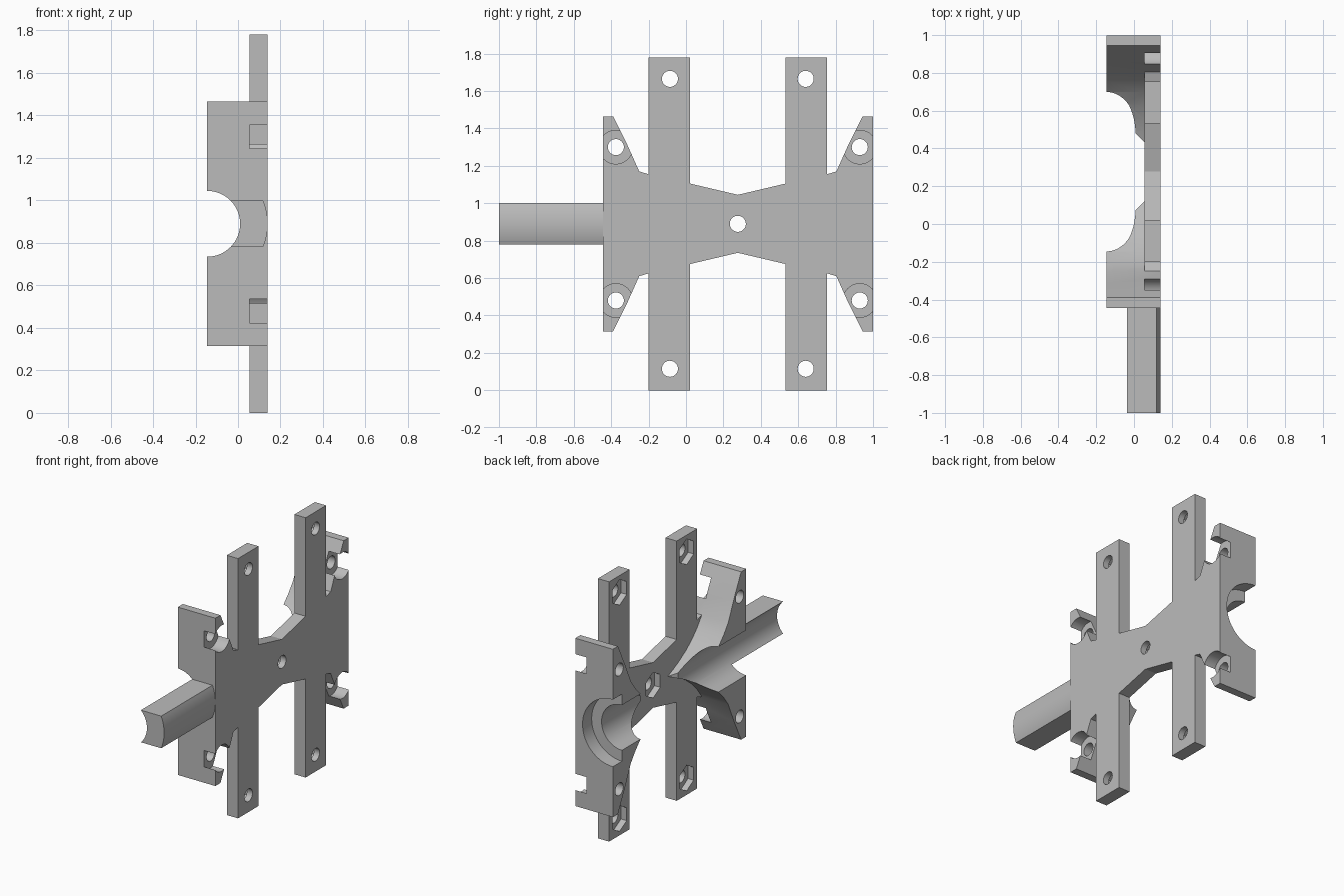
import bpy, bmesh, math
from mathutils import Matrix, Vector

cube = bpy.data.objects.get("Cube")
if cube:
    bpy.data.objects.remove(cube, do_unlink=True)

grey = bpy.data.materials.new("plain grey")
grey.use_nodes = True
grey.diffuse_color = (0.5, 0.5, 0.5, 1)
grey.node_tree.nodes["Principled BSDF"].inputs["Base Color"].default_value = (0.5, 0.5, 0.5, 1)

MID_Y, MID_Z = 0.277, 0.89        # symmetry lines of the plate
BACK, INNER, FACE = -0.145, 0.055, 0.14   # depth levels along x


def prism(name, outline, start, depth):
    """Extrude a closed outline of 3D points along a vector."""
    bm = bmesh.new()
    face = bm.faces.new([bm.verts.new(Vector(p) + Vector(start)) for p in outline])
    side = bmesh.ops.extrude_face_region(bm, geom=[face])["geom"]
    bmesh.ops.translate(bm, vec=depth, verts=[v for v in side if isinstance(v, bmesh.types.BMVert)])
    bmesh.ops.recalc_face_normals(bm, faces=bm.faces)
    mesh = bpy.data.meshes.new(name)
    bm.to_mesh(mesh)
    bm.free()
    mesh.materials.append(grey)
    obj = bpy.data.objects.new(name, mesh)
    bpy.context.collection.objects.link(obj)
    return obj


def slab(name, yz, x0, x1):
    return prism(name, [(0, y, z) for y, z in yz], (x0, 0, 0), (x1 - x0, 0, 0))


def rod(name, yz, radius, x0, x1, sides=32):
    """Round or hexagonal rod along x."""
    ring = [2 * math.pi * i / sides for i in range(sides)]
    return slab(name, [(yz[0] + radius * math.sin(a), yz[1] + radius * math.cos(a)) for a in ring], x0, x1)


def bore(name, radius, y0, y1):
    """Round rod along y on the axis of the channel."""
    ring = [2 * math.pi * i / 64 for i in range(64)]
    pts = [(BACK + radius * math.cos(a), 0, MID_Z + radius * math.sin(a)) for a in ring]
    return prism(name, pts, (0, y0, 0), (0, y1 - y0, 0))


def combine(target, tool, operation):
    mod = target.modifiers.new(operation.title(), "BOOLEAN")
    mod.operation, mod.solver, mod.object = operation, "EXACT", tool
    bpy.context.view_layer.objects.active = target
    bpy.ops.object.modifier_apply(modifier=mod.name)
    bpy.data.objects.remove(tool, do_unlink=True)


def flip_y(points):
    return [(2 * MID_Y - y, z) for y, z in points]


def both_z(points):
    """Close an upper outline with its mirror image below."""
    return points + [(y, 2 * MID_Z - z) for y, z in reversed(points) if abs(z - MID_Z) > 1e-5]


# Flat plate with four long arms and a narrow waist
half = [(-0.25, 1.17), (-0.2, 1.155), (-0.2, 1.78), (0.022, 1.78), (0.022, 1.105)]
upper = half + [(MID_Y, 1.045)] + list(reversed(flip_y(half)))
frame = slab("frame", both_z(upper), INNER, FACE)

# Deep end blocks whose flared flanges sweep into a pointed gusset
block = [(-0.445, 1.465), (-0.39, 1.465), (-0.315, 1.315), (-0.25, 1.17), (-0.2, 1.103),
         (-0.145, 1.045), (-0.075, 0.99), (0, 0.945), (0.06, 0.915), (0.12, MID_Z)]
tip = [(INNER, 0.12), (BACK - 0.1, -0.18), (BACK - 0.1, 0.2), (INNER, 0.2)]
for name, flip in (("front_block", False), ("rear_block", True)):
    outline = both_z(block)
    end = slab(name, flip_y(outline) if flip else outline, BACK, FACE)
    trim = [(x, 2 * MID_Y - y if flip else y, 0) for x, y in tip]
    combine(end, prism("tip_trim", trim, (0, 0, 0.5), (0, 0, 0.8)), "DIFFERENCE")
    combine(frame, end, "UNION")

# Channel through both blocks, with a wider seat at the rear
combine(frame, bore("channel", 0.155, -0.6, 1.2), "DIFFERENCE")
combine(frame, bore("rear_seat", 0.23, 0.9, 1.2), "DIFFERENCE")

# Fastener holes: hex pockets behind the plate, round pockets on the flanges
for y in (-0.086, 2 * MID_Y + 0.086):
    for z in (0.115, 2 * MID_Z - 0.115):
        combine(frame, rod("hole", (y, z), 0.043, -0.3, 0.3), "DIFFERENCE")
        combine(frame, rod("nut_pocket", (y, z), 0.088, 0, 0.098, 6), "DIFFERENCE")
combine(frame, rod("hole", (MID_Y, MID_Z), 0.043, -0.3, 0.3), "DIFFERENCE")
combine(frame, rod("nut_pocket", (MID_Y, MID_Z), 0.088, 0, 0.098, 6), "DIFFERENCE")
for y in (-0.375, 2 * MID_Y + 0.375):
    for z in (0.48, 2 * MID_Z - 0.48):
        combine(frame, rod("hole", (y, z), 0.043, -0.3, 0.3), "DIFFERENCE")
        combine(frame, rod("head_pocket", (y, z), 0.09, INNER, 0.3), "DIFFERENCE")

# Curved tongue that carries the channel forward
section = []
for radius, direction in ((0.155, 1), (0.285, -1)):
    limit = math.asin(0.11 / radius)
    for i in range(17):
        a = direction * limit * (i / 8 - 1)
        section.append((BACK + radius * math.cos(a), 0, MID_Z + radius * math.sin(a)))
tongue = prism("tongue", section, (0, -1, 0), (0, 0.555, 0))

# Smooth the curved walls and keep the edges crisp
for obj in (frame, tongue):
    bpy.ops.object.select_all(action="DESELECT")
    obj.select_set(True)
    bpy.context.view_layer.objects.active = obj
    bpy.ops.object.shade_smooth_by_angle(angle=math.radians(20))
